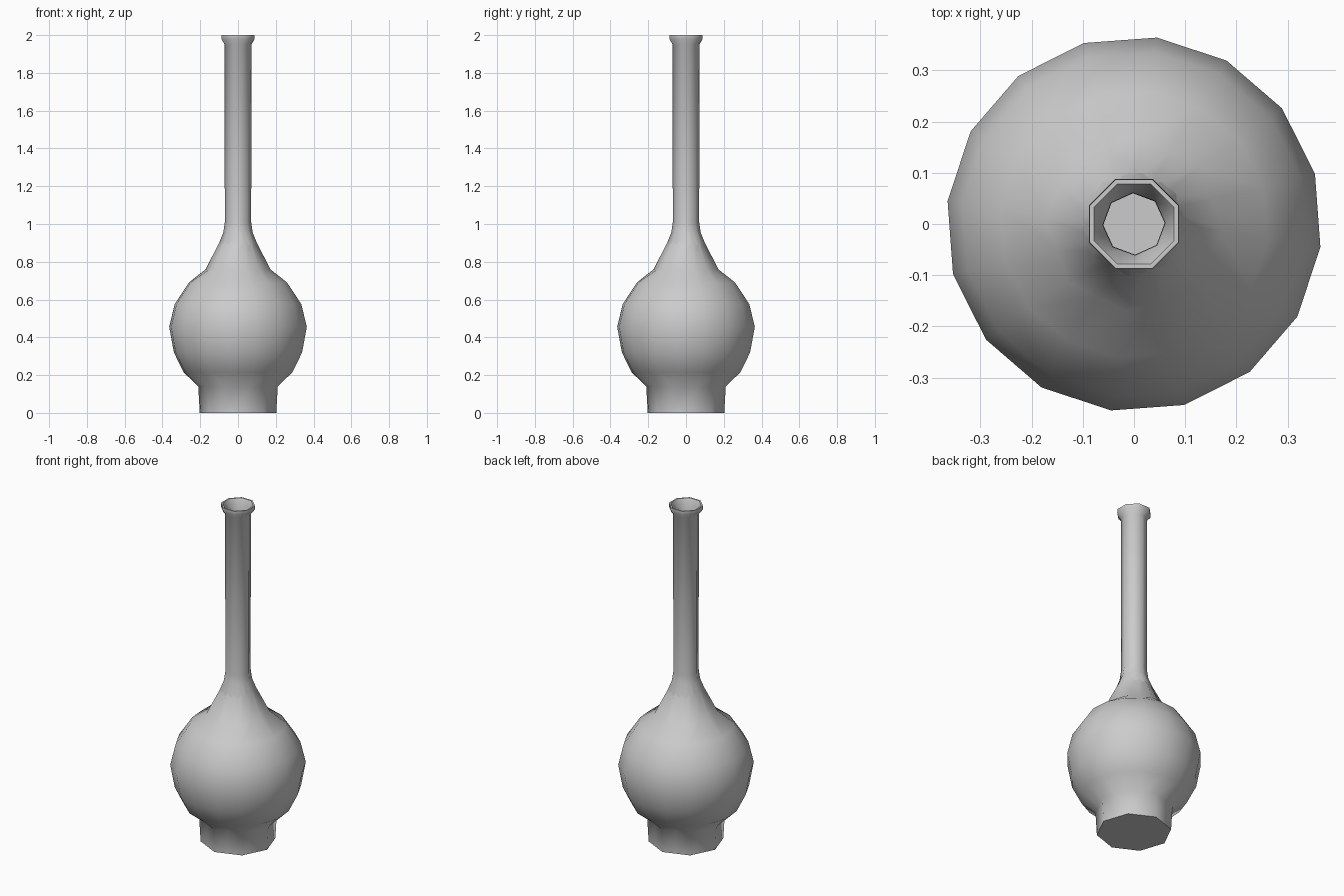
import bpy, bmesh, math

cube = bpy.data.objects.get("Cube")
if cube:
    bpy.data.objects.remove(cube, do_unlink=True)

clay = bpy.data.materials.new("grey_clay")
clay.use_nodes = True
clay.diffuse_color = (0.6, 0.6, 0.6, 1)
clay.node_tree.nodes["Principled BSDF"].inputs["Base Color"].default_value = (0.6, 0.6, 0.6, 1)

SIDES = 16
ROUND, OCT, OCT_TURNED = None, 0, 1    # ring shapes: 16 sides, or 8 with corners on even/odd points


def add_ring(bm, radius, z, shape, twist):
    """Ring of 16 points; an octagon keeps its in-between points on the flat sides."""
    ring = []
    for i in range(SIDES):
        on_flat = shape is not None and i % 2 != shape
        r = radius * math.cos(math.pi / 8) if on_flat else radius
        a = math.tau * i / SIDES + math.radians(twist)
        ring.append(bm.verts.new((r * math.cos(a), r * math.sin(a), z)))
    return ring


# Outer wall from the foot up to the lip, then the inner wall back down
profile = [
    (0.203, 0.0, OCT, -4),
    (0.211, 0.14, OCT, -4),
    (0.29, 0.215, ROUND, -7),
    (0.342, 0.32, ROUND, -7),
    (0.367, 0.455, ROUND, -7),
    (0.338, 0.575, ROUND, -7),
    (0.262, 0.69, ROUND, -7),
    (0.172, 0.76, OCT, -4),
    (0.08, 0.94, OCT, 0),
    (0.07, 1.01, OCT, 2),
    (0.071, 1.95, OCT, 2),
    (0.095, 1.98, OCT_TURNED, 0),
    (0.094, 2.0, OCT_TURNED, 0),
    (0.085, 2.0, OCT_TURNED, 0),
    (0.061, 1.95, OCT, 2),
    (0.06, 1.0, OCT, 2),
    (0.16, 0.75, OCT, -4),
    (0.35, 0.455, ROUND, -7),
    (0.19, 0.14, OCT, -4),
    (0.18, 0.02, OCT, -4),
]

bm = bmesh.new()
rings = [add_ring(bm, *p) for p in profile]
for low, high in zip(rings, rings[1:]):
    for i in range(SIDES):
        j = (i + 1) % SIDES
        bm.faces.new((low[i], low[j], high[j], high[i]))
bm.faces.new(rings[0][::-1])    # underside
bm.faces.new(rings[-1])         # inner floor
bmesh.ops.recalc_face_normals(bm, faces=bm.faces)

mesh = bpy.data.meshes.new("vase")
bm.to_mesh(mesh)
bm.free()
mesh.materials.append(clay)
vase = bpy.data.objects.new("vase", mesh)
bpy.context.collection.objects.link(vase)

# Smooth body with a crisp foot and lip
bpy.ops.object.select_all(action="DESELECT")
vase.select_set(True)
bpy.context.view_layer.objects.active = vase
bpy.ops.object.shade_smooth_by_angle(angle=math.radians(62))
